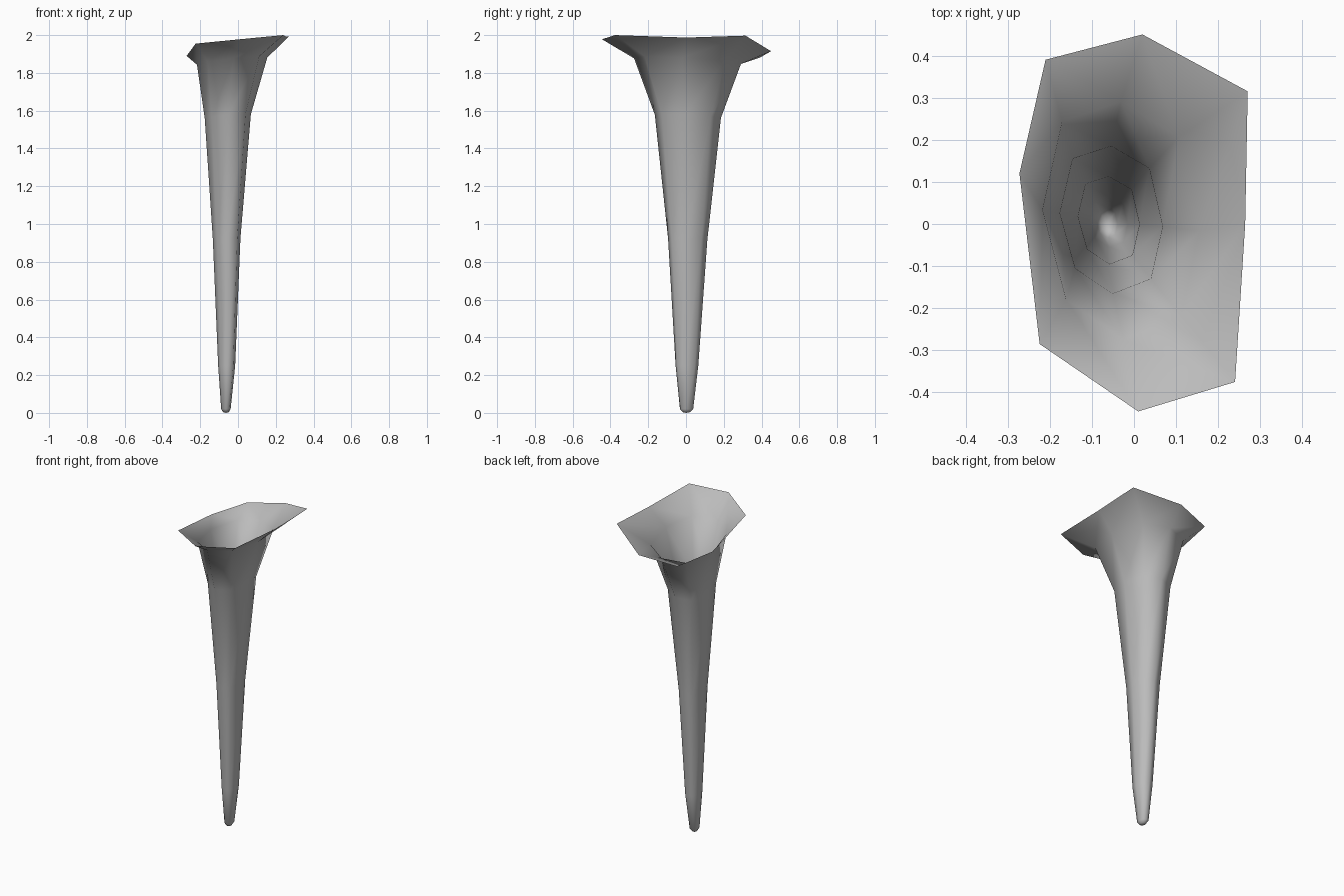
import bpy
import bmesh

cube = bpy.data.objects.get("Cube")
if cube:
    bpy.data.objects.remove(cube, do_unlink=True)

# Single plain grey material
grey = bpy.data.materials.new("plain grey")
colour = (0.5, 0.5, 0.5, 1)
grey.diffuse_color = colour
grey.use_nodes = True
grey.node_tree.nodes["Principled BSDF"].inputs["Base Color"].default_value = colour

# Slightly skewed octagon shared by every ring of the stem
section = [(1, -.09), (.74, .7), (0, 1), (-.75, .83),
           (-1, .09), (-.7, -.66), (.03, -1), (.77, -.8)]

# Stem rings: centre x, centre y, radius x, radius y, height, tilt
stem = [(-.064, .002, .015, .02, .004, 0),
        (-.064, .003, .025, .035, .02, 0),
        (-.06, .005, .045, .06, .25, 0),
        (-.06, .009, .073, .104, .92, .005),
        (-.054, .01, .122, .175, 1.57, .01),
        (-.031, .008, .186, .283, 1.862, .018)]

# Uneven flared lip, in the same order as the section
lip = [(.264, 0, 1.987), (.27, .315, 1.997), (.02, .45, 1.915), (-.21, .39, 1.88),
       (-.272, .12, 1.89), (-.224, -.285, 1.955), (.01, -.445, 1.978), (.24, -.375, 2)]


def ring_points(cx, cy, rx, ry, height, tilt):
    return [(cx + rx * u, cy + ry * v, height + tilt * (u - .8 * v))
            for u, v in section]


def bridge(bm, lower, upper):
    count = len(lower)
    for i in range(count):
        j = (i + 1) % count
        bm.faces.new((lower[i], lower[j], upper[j], upper[i]))


# Open horn: rounded tip, long tapering stem and flared lip
bm = bmesh.new()
rings = [[bm.verts.new(p) for p in points]
         for points in [ring_points(*r) for r in stem] + [lip]]
for lower, upper in zip(rings, rings[1:]):
    bridge(bm, lower, upper)

# Close the tip
tip = bm.verts.new((-.064, .002, 0))
first = rings[0]
for i in range(len(first)):
    bm.faces.new((first[(i + 1) % len(first)], first[i], tip))

for face in bm.faces:
    face.smooth = True
mesh = bpy.data.meshes.new("flared_horn")
bm.to_mesh(mesh)
bm.free()
mesh.materials.append(grey)
horn = bpy.data.objects.new("flared_horn", mesh)
bpy.context.collection.objects.link(horn)
